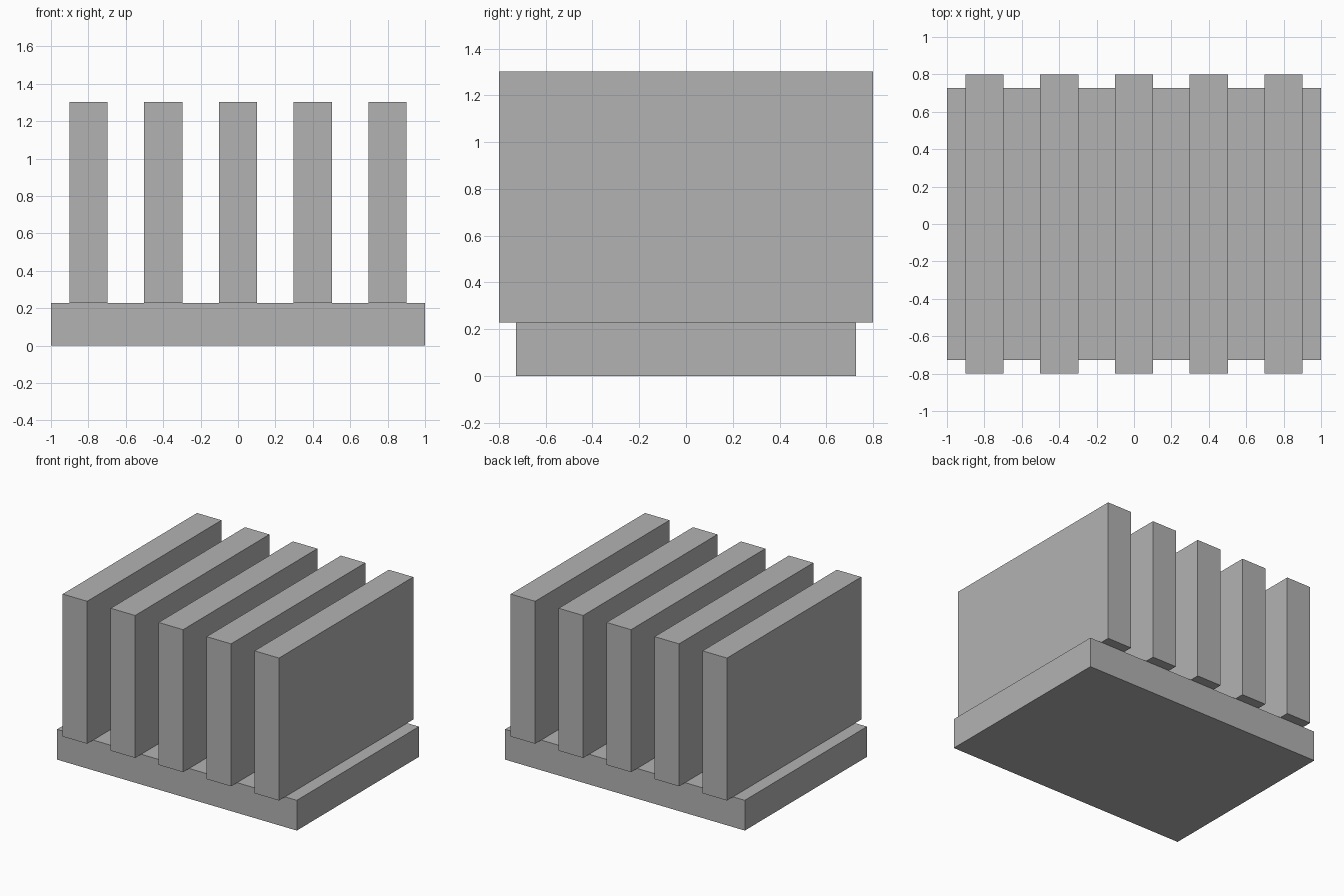
import bpy

default = bpy.data.objects.get("Cube")
if default:
    bpy.data.objects.remove(default, do_unlink=True)

# Single matte grey for the whole model
grey = bpy.data.materials.new("plain_grey")
grey.use_nodes = True
colour = (0.45, 0.45, 0.45, 1)
grey.diffuse_color = colour
grey.node_tree.nodes["Principled BSDF"].inputs["Base Color"].default_value = colour


def block(name, x, z_low, z_high, width, depth):
    """Upright box centred on y = 0."""
    bpy.ops.mesh.primitive_cube_add(size=1, location=(x, 0, (z_low + z_high) / 2))
    obj = bpy.context.object
    obj.name = name
    obj.scale = (width, depth, z_high - z_low)
    bpy.ops.object.transform_apply(location=False, rotation=False, scale=True)
    obj.data.materials.append(grey)
    return obj


BASE_TOP = 0.228
FIN_TOP = 1.302
FIN_SPACING = 0.4

# Base slab
block("base_slab", 0, 0, BASE_TOP, 2.0, 1.455)

# Five upright fins, overhanging the slab at front and back
for i in range(5):
    block(f"fin_{i + 1}", (i - 2) * FIN_SPACING, BASE_TOP, FIN_TOP, 0.204, 1.6)
